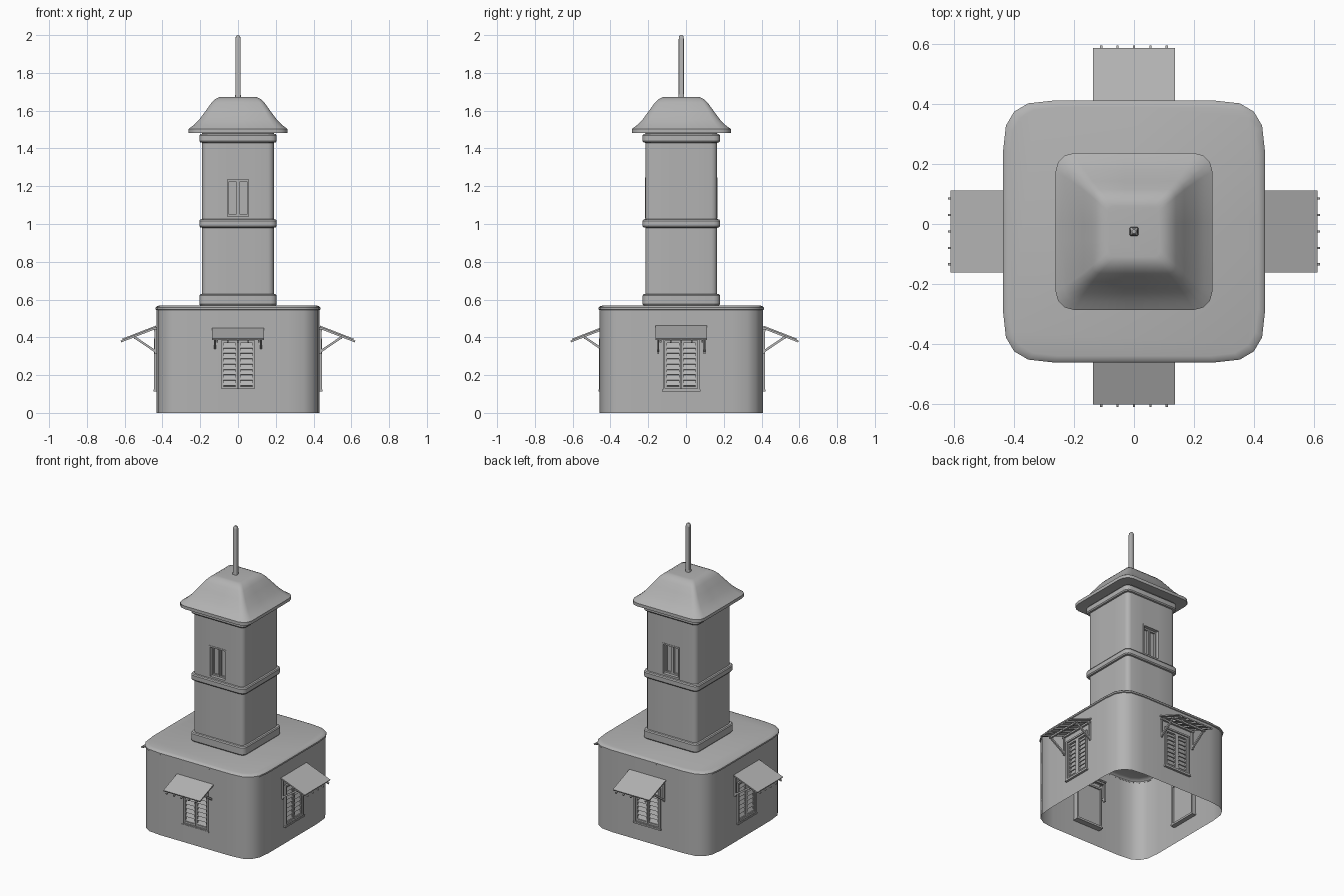
import bpy, bmesh
from math import sin, cos, pi, radians, atan2, hypot
from mathutils import Matrix, Vector

if "Cube" in bpy.data.objects:
    bpy.data.objects.remove(bpy.data.objects["Cube"], do_unlink=True)

plaster = bpy.data.materials.new("plain_grey")
plaster.use_nodes = True
grey = (0.45, 0.45, 0.45, 1)
plaster.diffuse_color = grey
plaster.node_tree.nodes["Principled BSDF"].inputs["Base Color"].default_value = grey

CENTRE = Matrix.Translation((0, -0.025, 0))


def finish(bm, name, matrix=CENTRE, smooth=True):
    bmesh.ops.recalc_face_normals(bm, faces=bm.faces)
    mesh = bpy.data.meshes.new(name)
    bm.to_mesh(mesh)
    bm.free()
    mesh.transform(matrix)
    mesh.materials.append(plaster)
    if smooth:
        mesh.shade_smooth()
        mesh.set_sharp_from_angle(angle=radians(35))
    obj = bpy.data.objects.new(name, mesh)
    bpy.context.collection.objects.link(obj)
    return obj


def outline(half, radius, opening, power, steps):
    """Square with rounded corners, with two points per side for an opening."""
    flat = half - radius
    side = [(-flat, -half), (-opening, -half), (opening, -half), (flat, -half)]
    for i in range(1, steps):
        t = i / steps * pi / 2
        side.append((flat + radius * sin(t) ** power, -flat - radius * cos(t) ** power))
    points = []
    for _ in range(4):
        points += side
        side = [(-y, x) for x, y in side]
    return points


def loft(name, levels, opening=0.05, power=1, steps=3, hole=None, hole_sides=(), caps=(True, True)):
    """Stack rounded squares (half width, corner radius, z), leaving holes in one row."""
    bm = bmesh.new()
    rings = [[bm.verts.new((x, y, z)) for x, y in outline(h, r, opening, power, steps)]
             for h, r, z in levels]
    count = len(rings[0])
    holes = [s * count // 4 + 1 for s in hole_sides]
    for row, (a, b) in enumerate(zip(rings, rings[1:])):
        for i in range(count):
            if row == hole and i in holes:
                continue
            j = (i + 1) % count
            bm.faces.new((a[i], a[j], b[j], b[i]))
    for ring, cap in zip((rings[0], rings[-1]), caps):
        if cap:
            bm.faces.new(ring)
    return finish(bm, name)


def box(bm, centre, size, tilt=0):
    m = Matrix.Translation(centre) @ Matrix.Rotation(tilt, 4, "X") @ Matrix.Diagonal((*size, 1))
    bmesh.ops.create_cube(bm, size=1, matrix=m)


def beam(bm, x, start, end, width, height):
    """Sloping bar at x between two (y, z) points."""
    dy, dz = end[0] - start[0], end[1] - start[1]
    mid = (x, (start[0] + end[0]) / 2, (start[1] + end[1]) / 2)
    box(bm, mid, (width, hypot(dy, dz), height), atan2(dz, dy))


def frame(bm, half, low, high, bar, y, depth):
    for s in (-1, 1):
        box(bm, (s * (half - bar / 2), y, (low + high) / 2), (bar, depth, high - low))
    for z in (low + bar / 2, high - bar / 2):
        box(bm, (0, y, z), (2 * half, depth, bar))


# Lower storey, open underneath
WALL = 0.432
loft("base_walls", [(WALL, 0.167, 0), (WALL, 0.167, 0.12), (WALL, 0.167, 0.39), (WALL, 0.167, 0.545)],
     opening=0.095, power=0.72, steps=4, hole=1, hole_sides=range(4), caps=(False, False))
loft("base_roof", [(0.43, 0.167, 0.543), (0.437, 0.167, 0.547), (0.437, 0.167, 0.557),
                   (0.431, 0.167, 0.564), (0.415, 0.16, 0.569)],
     power=0.72, steps=4, caps=(False, True))

# Tower with an opening front and back
loft("tower", [(0.19, 0.03, z) for z in (0.565, 1.035, 1.24, 1.485)],
     opening=0.06, hole=1, hole_sides=(0, 2))
for name, low, high in (("tower_base_band", 0.567, 0.63), ("tower_middle_band", 0.98, 1.026),
                        ("tower_top_band", 1.43, 1.478)):
    loft(name, [(0.19, 0.03, low), (0.2, 0.03, low + 0.002), (0.205, 0.033, low + 0.009),
                (0.205, 0.033, high - 0.009), (0.2, 0.03, high - 0.002), (0.19, 0.03, high)])

# Bell shaped roof and spire
loft("tower_roof", [(0.19, 0.03, 1.49), (0.25, 0.06, 1.482), (0.262, 0.062, 1.482),
                    (0.262, 0.062, 1.503), (0.235, 0.05, 1.523), (0.205, 0.04, 1.553),
                    (0.168, 0.03, 1.603), (0.14, 0.025, 1.642), (0.122, 0.022, 1.66),
                    (0.1, 0.02, 1.671), (0.085, 0.02, 1.673)], opening=0.03)
loft("spire", [(0.015, 0.006, 1.665), (0.015, 0.006, 1.68), (0.0135, 0.005, 1.69),
               (0.0135, 0.005, 1.98), (0.011, 0.005, 1.994), (0.006, 0.003, 2.0)], opening=0.002)

# Tower windows, recessed
for label, turn in (("front", 0), ("back", pi)):
    place = CENTRE @ Matrix.Rotation(turn, 4, "Z")
    bm = bmesh.new()
    frame(bm, 0.066, 1.03, 1.246, 0.01, -0.17, 0.045)
    box(bm, (0, -0.155, 1.138), (0.12, 0.006, 0.2))
    for s in (-1, 1):
        x = s * 0.028
        for dx in (-0.023, 0.023):
            box(bm, (x + dx, -0.162, 1.138), (0.009, 0.016, 0.2))
        for z in (1.045, 1.231):
            box(bm, (x, -0.162, z), (0.053, 0.016, 0.01))
    finish(bm, label + "_tower_window", place, smooth=False)

# Shuttered windows with awnings on the four sides of the lower storey
for label, turn, inset in (("front", 0, 0.035), ("left", pi / 2, 0), ("back", pi, 0), ("right", -pi / 2, 0)):
    turned = CENTRE @ Matrix.Rotation(turn, 4, "Z")
    place = turned @ Matrix.Translation((0, inset, 0))
    window = turned @ Matrix.Translation((0, inset * 0.25, 0))

    bm = bmesh.new()
    frame(bm, 0.098, 0.118, 0.395, 0.011, -0.424, 0.04)
    box(bm, (0, -0.424, 0.118), (0.206, 0.046, 0.01))
    finish(bm, label + "_window_frame", window, smooth=False)

    bm = bmesh.new()
    box(bm, (0, -0.415, 0.256), (0.18, 0.005, 0.26))
    for s in (-1, 1):
        x = s * 0.044
        for dx in (-0.037, 0.037):
            box(bm, (x + dx, -0.427, 0.256), (0.011, 0.018, 0.258))
        for z in (0.134, 0.378):
            box(bm, (x, -0.427, z), (0.08, 0.018, 0.014))
        for i in range(8):
            box(bm, (x, -0.426, 0.157 + i * 0.0285), (0.066, 0.005, 0.03), radians(-28))
    finish(bm, label + "_shutters", window, smooth=False)

    bm = bmesh.new()
    beam(bm, 0, (-0.612, 0.389), (-0.434, 0.458), 0.274, 0.008)
    finish(bm, label + "_awning", place, smooth=False)

    bm = bmesh.new()
    for i in range(-2, 3):
        beam(bm, i * 0.055, (-0.62, 0.378), (-0.43, 0.4515), 0.008, 0.01)
    for y, z in ((-0.545, 0.398), (-0.44, 0.438)):
        box(bm, (0, y, z), (0.26, 0.012, 0.012))
    for s in (-1, 1):
        beam(bm, s * 0.122, (-0.432, 0.322), (-0.55, 0.402), 0.01, 0.012)
        box(bm, (s * 0.122, -0.437, 0.378), (0.01, 0.012, 0.13))
    finish(bm, label + "_awning_supports", place, smooth=False)
